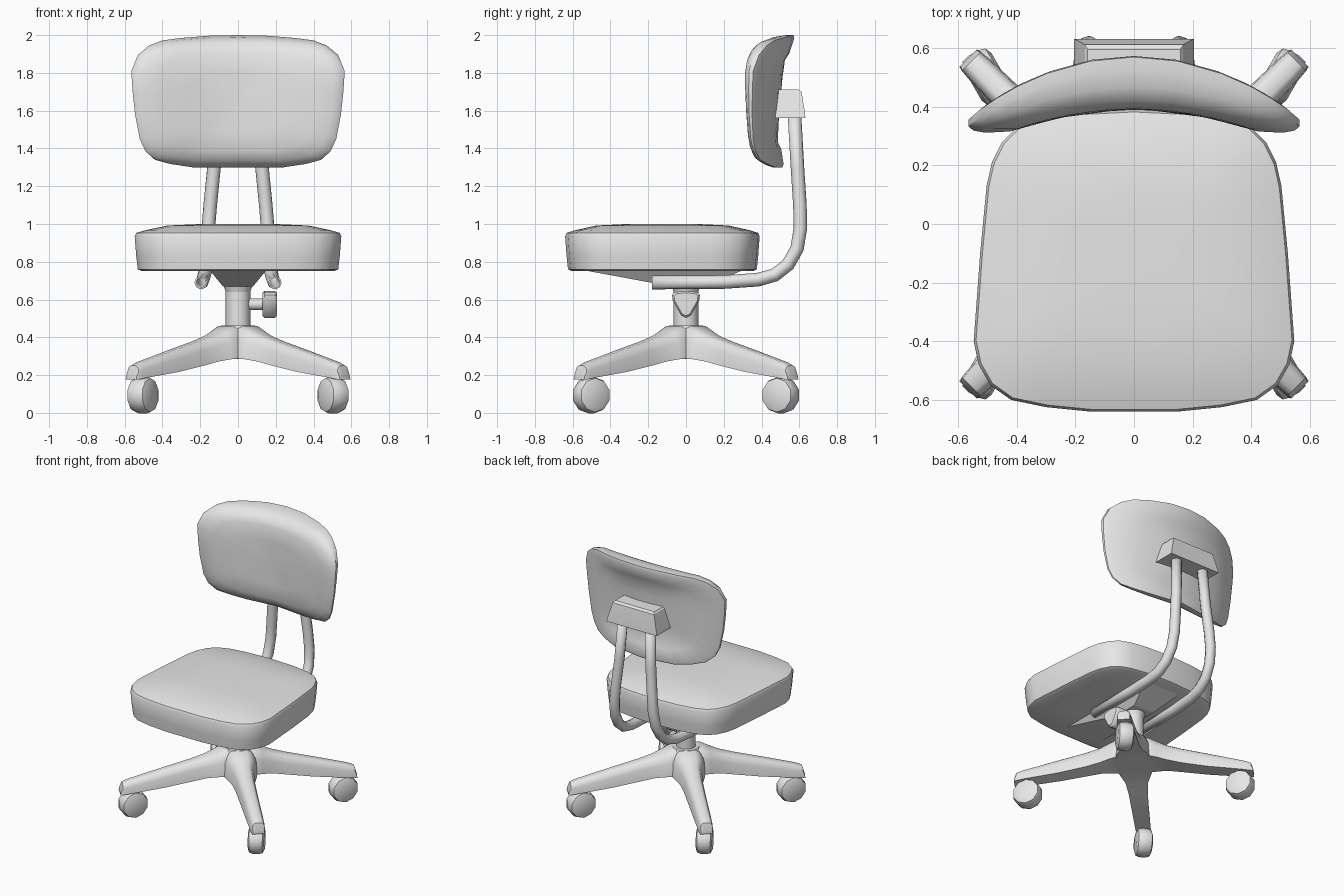
import bpy, bmesh, math
from mathutils import Vector, Matrix

if "Cube" in bpy.data.objects:
    bpy.data.objects.remove(bpy.data.objects["Cube"])

grey = bpy.data.materials.new("light grey")
grey.diffuse_color = (0.8, 0.8, 0.8, 1)
grey.use_nodes = True
grey.node_tree.nodes["Principled BSDF"].inputs["Base Color"].default_value = grey.diffuse_color


def finish(name, bm, angle=40):
    bmesh.ops.recalc_face_normals(bm, faces=bm.faces)
    me = bpy.data.meshes.new(name)
    bm.to_mesh(me)
    bm.free()
    me.materials.append(grey)
    ob = bpy.data.objects.new(name, me)
    bpy.context.collection.objects.link(ob)
    bpy.ops.object.select_all(action='DESELECT')
    ob.select_set(True)
    bpy.context.view_layer.objects.active = ob
    bpy.ops.object.shade_smooth_by_angle(angle=math.radians(angle))
    return ob


def loft(bm, rings):
    """Skin closed rings of equal length and cap both ends."""
    rows = [[bm.verts.new(p) for p in ring] for ring in rings]
    n = len(rows[0])
    for a, b in zip(rows, rows[1:]):
        for i in range(n):
            j = (i + 1) % n
            bm.faces.new((a[i], a[j], b[j], b[i]))
    bm.faces.new(rows[0])
    bm.faces.new(rows[-1])


def mirrored(half):
    """Close a half outline that starts and ends on the centre line."""
    return half + [(-x, v) for x, v in reversed(half[1:-1])]


def rect(x, y0, y1, z):
    return [(-x, y0, z), (x, y0, z), (x, y1, z), (-x, y1, z)]


def cylinder(bm, r1, r2, depth, sides, matrix):
    bmesh.ops.create_cone(bm, cap_ends=True, segments=sides, radius1=r1,
                          radius2=r2, depth=depth, matrix=matrix)


# Seat cushion: scaled copies of one outline stacked in height
outline = mirrored([(0, -.64), (.15, -.64), (.3, -.625), (.42, -.60), (.49, -.55),
                    (.53, -.48), (.547, -.40), (.525, -.1), (.503, .13), (.485, .21),
                    (.45, .28), (.40, .33), (.32, .36), (.2, .38), (0, .39)])
bm = bmesh.new()
loft(bm, [[(x * s, -.125 + (y + .125) * s, z) for x, y in outline]
          for s, z in ((.5, .75), (.93, .75), (.97, .76), (.985, .83), (1, .935),
                       (.985, .953), (.9, .967), (.68, .992), (.4, .999), (.1, 1.0))])
finish("seat", bm)

# Backrest: scaled outlines bent around the sitter, with a recessed back panel
outline = mirrored([(0, 2.0), (.15, 1.997), (.3, 1.985), (.4, 1.972), (.47, 1.945),
                    (.53, 1.895), (.565, 1.81), (.558, 1.7), (.545, 1.58), (.52, 1.45),
                    (.49, 1.385), (.44, 1.34), (.36, 1.318), (.24, 1.30), (0, 1.30)])
bm = bmesh.new()
rings = []
# scale, depth, bend, lean
for s, y0, bend, lean in ((.1, .39, .43, 0), (.45, .39, .43, 0), (.75, .393, .43, 0),
                          (.9, .42, .42, 0), (.97, .46, .48, .02), (1, .51, .58, .05),
                          (1, .54, .62, .085), (.95, .545, .62, .085),
                          (.72, .525, .62, .085), (.62, .505, .5, .085),
                          (.35, .50, .45, .085), (.1, .50, .45, .085)):
    ring = []
    for x, z in outline:
        x, z = x * s, 1.65 + (z - 1.65) * s
        ring.append((x, y0 - bend * x * x + lean * (z - 1.65), z))
    rings.append(ring)
loft(bm, rings)
finish("backrest", bm)

# Bracket holding the backrest
bm = bmesh.new()
loft(bm, [rect(.205, .47, .632, 1.56), rect(.2, .47, .63, 1.585),
          rect(.168, .48, .612, 1.70), rect(.158, .48, .595, 1.712)])
finish("back_bracket", bm, 20)

# Two bent support tubes, hollow at the front end
path = [(.195, -.18, .69), (.19, .2, .693), (.185, .38, .705), (.178, .47, .73),
        (.172, .54, .785), (.165, .588, .87), (.157, .606, .98), (.147, .603, 1.1),
        (.127, .59, 1.3), (.11, .573, 1.6)]
for side, label in ((1, "right"), (-1, "left")):
    cu = bpy.data.curves.new(label + "_support_tube", 'CURVE')
    cu.dimensions = '3D'
    cu.bevel_depth = .031
    cu.bevel_resolution = 2
    sp = cu.splines.new('POLY')
    sp.points.add(len(path) - 1)
    for p, (x, y, z) in zip(sp.points, path):
        p.co = (side * x, y, z, 1)
    cu.materials.append(grey)
    tube = bpy.data.objects.new(label + "_support_tube", cu)
    bpy.context.collection.objects.link(tube)
    wall = tube.modifiers.new("wall", 'SOLIDIFY')
    wall.thickness = .01
    wall.offset = 0

# Mechanism under the seat: a tapered pan
bm = bmesh.new()
loft(bm, [rect(.15, -.54, .3, .755), rect(.08, -.08, .1, .67)])
finish("seat_mechanism", bm, 20)

# Gas column with a collar
bm = bmesh.new()
cylinder(bm, .065, .065, .26, 16, Matrix.Translation((0, 0, .56)))
cylinder(bm, .065, .075, .03, 16, Matrix.Translation((0, 0, .655)))
finish("column", bm)

# Adjustment knob: rounded triangle on a short stem
bm = bmesh.new()
cylinder(bm, .032, .032, .11, 10,
         Matrix.Translation((.095, 0, .575)) @ Matrix.Rotation(math.pi / 2, 4, 'Y'))
finish("knob_stem", bm)
tri = mirrored([(0, .645), (.055, .64), (.074, .625), (.07, .595), (.025, .515), (0, .503)])
bm = bmesh.new()
loft(bm, [[(x, y * s, .583 + (z - .583) * s) for y, z in tri]
          for x, s in ((.13, .85), (.14, 1), (.195, 1), (.207, .85))])
finish("knob", bm)

# Four-armed base: tapered arms on the diagonals and a flared hub
bm = bmesh.new()
stations = [(0, .46, .29, .09), (.1, .46, .288, .115), (.15, .437, .284, .1),
            (.22, .408, .272, .075), (.32, .378, .25, .064), (.5, .332, .217, .057),
            (.74, .268, .185, .05), (.785, .25, .178, .046), (.8, .2, .176, .042)]
for k in range(4):
    turn = Matrix.Rotation(math.radians(45 + 90 * k), 3, 'Z')
    rings = []
    for r, top, low, w in stations:
        h = top - low
        section = [(-w, low), (w, low), (w * .92, low + h * .6), (w * .7, top - h * .1),
                   (w * .4, top), (-w * .4, top), (-w * .7, top - h * .1),
                   (-w * .92, low + h * .6)]
        rings.append([turn @ Vector((r, y, z)) for y, z in section])
    loft(bm, rings)
for r1, r2, z0, z1 in ((.15, .135, .286, .38), (.135, .09, .38, .462)):
    cylinder(bm, r1, r2, z1 - z0, 20, Matrix.Translation((0, 0, (z0 + z1) / 2)))
finish("base", bm)

# Casters: chunky rounded wheels with a short stem
for sx in (1, -1):
    for sy in (1, -1):
        bm = bmesh.new()
        place = (Matrix.Translation((sx * .503, sy * .502, .094)) @
                 Matrix.Rotation(sx * sy * math.radians(-30), 4, 'Z'))
        loft(bm, [[place @ Vector((x, r * math.cos(a), r * math.sin(a)))
                   for a in [math.pi * (i + .5) / 5 for i in range(10)]]
                  for x, r in ((-.055, .065), (-.045, .09), (-.02, .098),
                               (.02, .098), (.045, .09), (.055, .065))])
        cylinder(bm, .03, .03, .1, 10, Matrix.Translation((sx * .515, sy * .515, .19)))
        finish("caster", bm)
